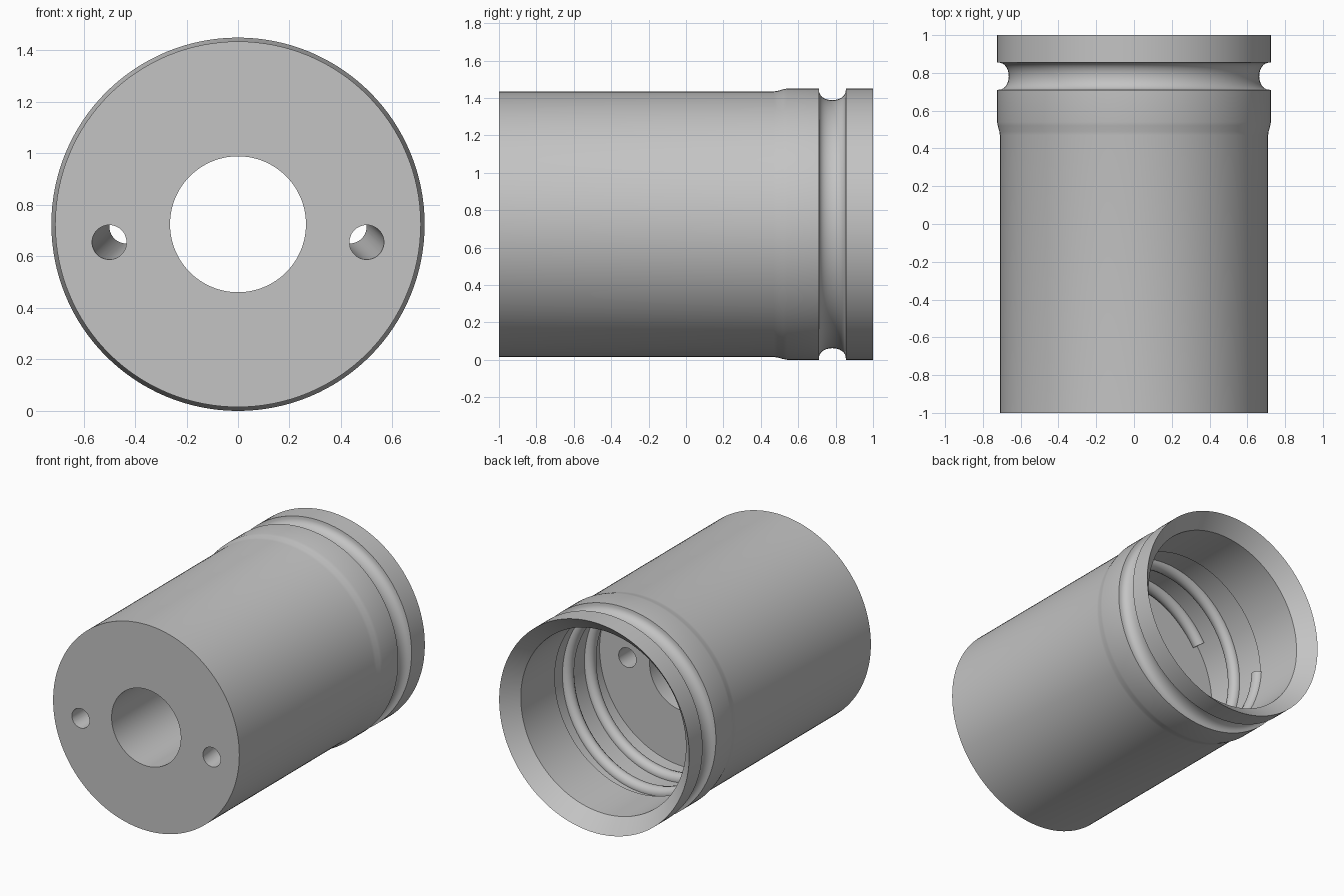
import bpy, bmesh, math
from mathutils import Vector

default = bpy.data.objects.get("Cube")
if default:
    bpy.data.objects.remove(default, do_unlink=True)

AXIS_Z = 0.725      # height of the centre line
FLOOR_Y = 0.02      # inner face of the thick end
SEGMENTS = 128

grey = bpy.data.materials.new("plain grey")
grey.use_nodes = True
grey.diffuse_color = (0.55, 0.55, 0.55, 1)
grey.node_tree.nodes["Principled BSDF"].inputs["Base Color"].default_value = (0.55, 0.55, 0.55, 1)


def add_mesh(name, bm):
    bmesh.ops.recalc_face_normals(bm, faces=bm.faces)
    mesh = bpy.data.meshes.new(name)
    bm.to_mesh(mesh)
    bm.free()
    mesh.materials.append(grey)
    obj = bpy.data.objects.new(name, mesh)
    bpy.context.collection.objects.link(obj)
    return obj


def activate(obj):
    bpy.ops.object.select_all(action='DESELECT')
    obj.select_set(True)
    bpy.context.view_layer.objects.active = obj


def lathe(name, profile):
    """Spin a closed (radius, y) profile around the centre line."""
    bm = bmesh.new()
    rings = []
    for i in range(SEGMENTS):
        a = math.tau * i / SEGMENTS
        rings.append([bm.verts.new((r * math.cos(a), y, AXIS_Z + r * math.sin(a)))
                      for r, y in profile])
    n = len(profile)
    for i in range(SEGMENTS):
        here, there = rings[i], rings[(i + 1) % SEGMENTS]
        for j in range(n):
            k = (j + 1) % n
            bm.faces.new((here[j], here[k], there[k], there[j]))
    return add_mesh(name, bm)


# Rounded ring groove near the open end
groove = []
for i in range(17):
    t = math.pi * i / 16
    groove.append((0.725 - 0.062 * math.sin(t) ** 0.8, 0.7825 - 0.0725 * math.cos(t)))

# Body: outer skin, groove, bevelled mouth, bore, floor, centre hole
profile = [(0.264, -1), (0.71, -1), (0.71, 0.47), (0.713, 0.49), (0.721, 0.52),
           (0.725, 0.54)] + groove + [
           (0.725, 1), (0.63, 0.9), (0.63, 0.53), (0.645, 0.53),
           (0.645, FLOOR_Y), (0.264, FLOOR_Y)]
body = lathe("body", profile)


# Slanted holes through the thick end
def cut_hole(name, start, shift):
    depth = FLOOR_Y + 1
    bm = bmesh.new()
    bmesh.ops.create_cone(bm, cap_ends=True, segments=48, radius1=0.067,
                          radius2=0.067, depth=depth + 0.1)
    for v in bm.verts:
        y = v.co.z + FLOOR_Y - depth / 2
        t = (y + 1) / depth
        v.co = Vector((start[0] + shift[0] * t + v.co.x, y,
                       AXIS_Z + start[1] + shift[1] * t + v.co.y))
    cutter = add_mesh(name, bm)
    cutter.hide_render = True
    activate(body)
    mod = body.modifiers.new(name, 'BOOLEAN')
    mod.operation = 'DIFFERENCE'
    mod.solver = 'EXACT'
    mod.object = cutter
    bpy.ops.object.modifier_apply(modifier=name)
    bpy.data.objects.remove(cutter, do_unlink=True)


for side in (-1, 1):
    cut_hole("side_hole", (side * 0.5, -0.07), (-side * 0.067, 0.062))
cut_hole("top_hole", (-0.115, 0.54), (0.02, -0.17))

activate(body)
bpy.ops.object.shade_smooth_by_angle(angle=math.radians(30))

# Round inner thread winding from the bore step towards the floor
TURNS, PITCH, STEPS = 1.9, 0.24, 160
curve = bpy.data.curves.new("inner_thread", 'CURVE')
curve.dimensions = '3D'
curve.bevel_depth = 0.045
curve.bevel_resolution = 4
curve.use_fill_caps = True
spline = curve.splines.new('POLY')
spline.points.add(STEPS)
for i, p in enumerate(spline.points):
    turn = TURNS * i / STEPS
    a = math.pi + math.tau * turn
    p.co = (0.64 * math.cos(a), 0.5 - PITCH * turn, AXIS_Z + 0.64 * math.sin(a), 1)
curve.materials.append(grey)
thread = bpy.data.objects.new("inner_thread", curve)
bpy.context.collection.objects.link(thread)
activate(thread)
bpy.ops.object.convert(target='MESH')
bpy.ops.object.shade_smooth_by_angle(angle=math.radians(40))
